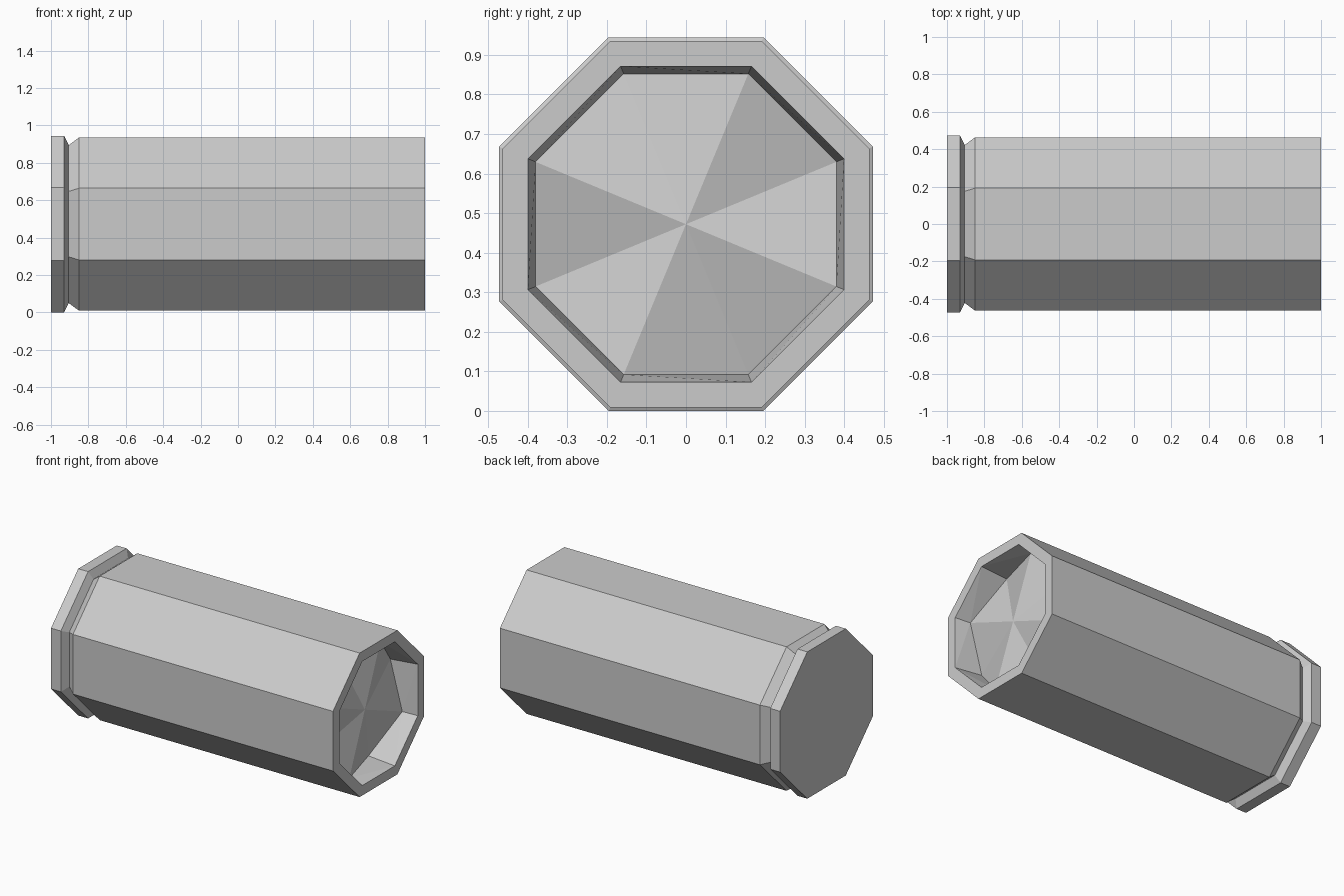
import bpy
import bmesh
import math

SIDES = 8
AXIS_Z = 0.472

cube = bpy.data.objects.get("Cube")
if cube:
    bpy.data.objects.remove(cube, do_unlink=True)

grey = bpy.data.materials.new("plain_grey")
grey.use_nodes = True
colour = (0.6, 0.6, 0.6, 1)
grey.diffuse_color = colour
grey.node_tree.nodes["Principled BSDF"].inputs["Base Color"].default_value = colour


def add_ring(bm, x, half_width, fold=0.0):
    """Octagon across the x axis; every other corner is pushed back by fold."""
    radius = half_width / math.cos(math.pi / SIDES)
    ring = []
    for k in range(SIDES):
        a = (k + 0.5) * 2 * math.pi / SIDES
        shift = fold if k % 2 == 0 else 0
        ring.append(bm.verts.new((x - shift, radius * math.cos(a),
                                  AXIS_Z + radius * math.sin(a))))
    return ring


def bridge(bm, a, b):
    for k in range(SIDES):
        n = (k + 1) % SIDES
        bm.faces.new((a[k], a[n], b[n], b[k]))


bm = bmesh.new()

# Outer profile: base rim, groove, long tube, mouth lip
profile = [(-1, 0.472), (-0.93, 0.472), (-0.905, 0.422),
           (-0.85, 0.463), (1, 0.463), (1, 0.399)]
rings = [add_ring(bm, x, h) for x, h in profile]

# Recessed mouth wall, ending in the folded closure
rings.append(add_ring(bm, 0.903, 0.38, fold=0.085))
for a, b in zip(rings, rings[1:]):
    bridge(bm, a, b)

# Flat base cap
bm.faces.new(rings[0])

# Star-folded closure
centre = bm.verts.new((0.903, 0, AXIS_Z))
floor = rings[-1]
for k in range(SIDES):
    bm.faces.new((floor[k], floor[(k + 1) % SIDES], centre))

# Split bent wall panels cleanly and face everything outward
bmesh.ops.triangulate(bm, faces=[f for f in bm.faces
                                 if all(v in rings[-1] + rings[-2] for v in f.verts)])
bmesh.ops.recalc_face_normals(bm, faces=bm.faces[:])

mesh = bpy.data.meshes.new("folded_tube")
bm.to_mesh(mesh)
bm.free()
mesh.materials.append(grey)
tube = bpy.data.objects.new("folded_tube", mesh)
bpy.context.collection.objects.link(tube)
